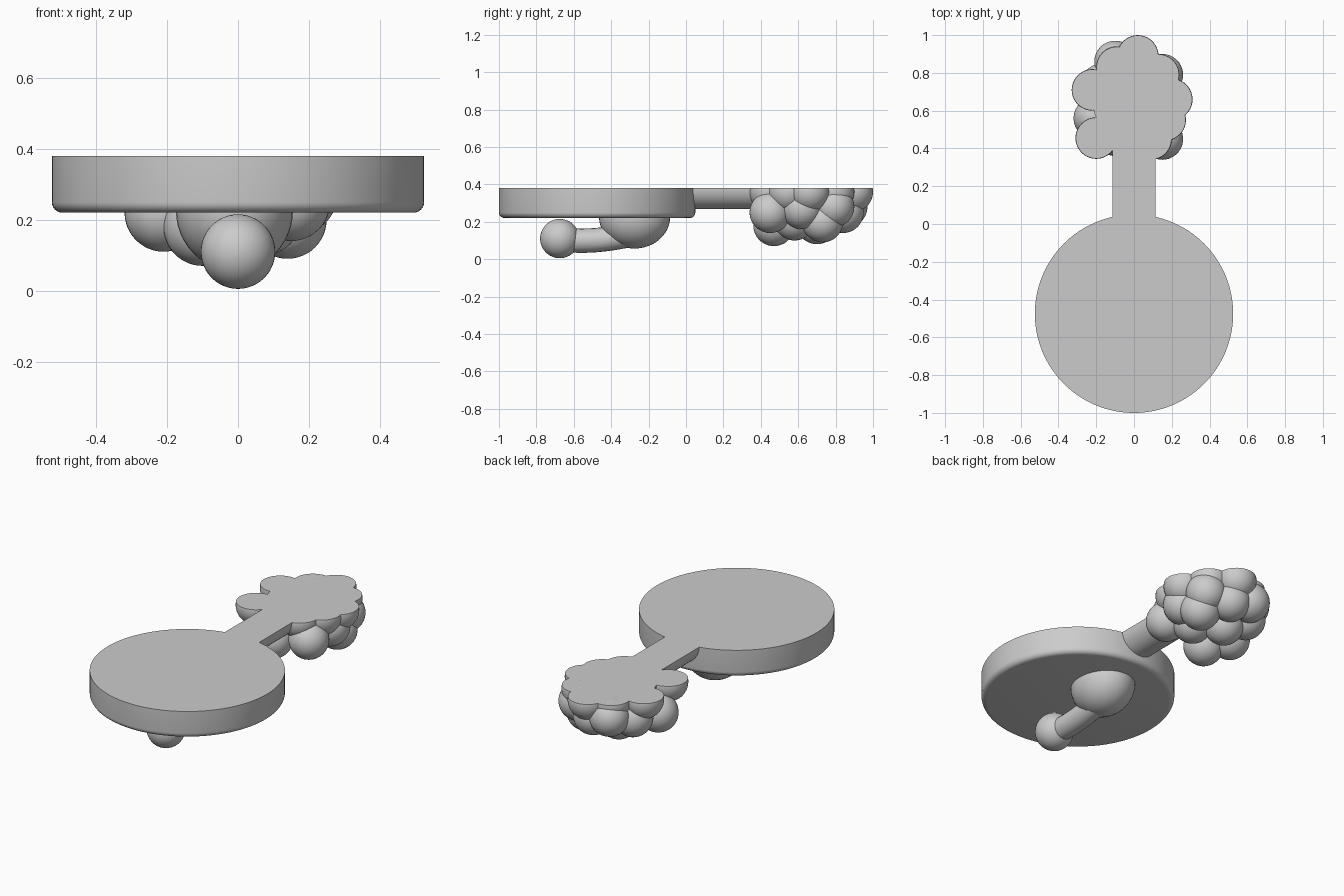
import bpy, bmesh, math
from mathutils import Matrix, Vector

default = bpy.data.objects.get("Cube")
if default:
    bpy.data.objects.remove(default, do_unlink=True)

TOP = 0.38      # flat mounting plane
DISC_Y = -0.475

grey = bpy.data.materials.new("plain_grey")
grey.use_nodes = True
grey.diffuse_color = (0.6, 0.6, 0.6, 1)
grey.node_tree.nodes["Principled BSDF"].inputs["Base Color"].default_value = grey.diffuse_color


def finish(name, bm, limit=TOP):
    """Trim everything above the limit, cap it flat and make a smooth object."""
    cut = bmesh.ops.bisect_plane(bm, geom=bm.verts[:] + bm.edges[:] + bm.faces[:], dist=1e-5,
                                 plane_co=(0, 0, limit), plane_no=(0, 0, 1), clear_outer=True)
    rim = [e for e in cut["geom_cut"] if isinstance(e, bmesh.types.BMEdge) and e.is_boundary]
    if rim:
        bmesh.ops.contextual_create(bm, geom=rim)
    bmesh.ops.recalc_face_normals(bm, faces=bm.faces)
    mesh = bpy.data.meshes.new(name)
    bm.to_mesh(mesh)
    bm.free()
    mesh.materials.append(grey)
    mesh.shade_smooth()
    mesh.set_sharp_from_angle(angle=math.radians(40))
    obj = bpy.data.objects.new(name, mesh)
    bpy.context.collection.objects.link(obj)
    return obj


def ball(name, centre, size, limit=TOP):
    bm = bmesh.new()
    bmesh.ops.create_uvsphere(bm, u_segments=40, v_segments=24, radius=1,
                              matrix=Matrix.Translation(centre) @ Matrix.Diagonal((*size, 1)))
    return finish(name, bm, limit)


def rod(name, start, end, radius):
    start, end = Vector(start), Vector(end)
    axis = end - start
    turn = axis.to_track_quat('Z', 'Y').to_matrix().to_4x4()
    bm = bmesh.new()
    bmesh.ops.create_cone(bm, cap_ends=True, segments=48, radius1=radius, radius2=radius,
                          depth=axis.length, matrix=Matrix.Translation((start + end) / 2) @ turn)
    return finish(name, bm)


# Large disc, lathed from a profile with a rounded lower edge
profile = [(0, TOP), (0.525, TOP)]
for i in range(7):
    a = math.radians(15 * i)
    profile.append((0.495 + 0.03 * math.cos(a), 0.25 - 0.03 * math.sin(a)))
profile.append((0, 0.22))
bm = bmesh.new()
points = [bm.verts.new((r, DISC_Y, z)) for r, z in profile]
edges = [bm.edges.new(pair) for pair in zip(points, points[1:])]
bmesh.ops.spin(bm, geom=points + edges, cent=(0, DISC_Y, 0), axis=(0, 0, 1),
               angle=math.tau, steps=128)
bmesh.ops.remove_doubles(bm, verts=bm.verts, dist=1e-4)
finish("disc", bm, TOP + 0.01)

# Half-round neck joining disc and cluster
rod("neck", (0, -0.05, TOP), (0, 0.55, TOP), 0.113)

# Rounded pendant under the disc
ball("pendant_body", (-0.01, -0.275, 0.225), (0.165, 0.19, 0.168), 0.25)

# Slightly bowed stem from pendant to knob
curve = bpy.data.curves.new("pendant_stem", 'CURVE')
curve.dimensions = '3D'
curve.bevel_depth = 0.065
curve.bevel_resolution = 8
spline = curve.splines.new('NURBS')
spline.points.add(2)
for point, (y, z) in zip(spline.points, [(-0.66, 0.105), (-0.5, 0.085), (-0.3, 0.13)]):
    point.co = (0, y, z, 1)
spline.use_endpoint_u = True
spline.order_u = 3
curve.materials.append(grey)
bpy.context.collection.objects.link(bpy.data.objects.new("pendant_stem", curve))

ball("pendant_knob", (0, -0.675, 0.11), (0.105,) * 3)

# Cluster of balls around a core
ball("cluster_core", (0, 0.66, TOP), (0.22, 0.24, 0.22))
rim = [(0.02, 0.89), (-0.09, 0.83), (-0.22, 0.71), (-0.2, 0.455), (0.09, 0.45),
       (0.165, 0.55), (0.2, 0.66), (0.13, 0.79)]
for x, y in rim:
    ball("rim_ball", (x, y, 0.36), (0.11,) * 3)
lower = [(-0.1, 0.86, 0.28), (0.15, 0.79, 0.28), (-0.21, 0.56, 0.22), (0.15, 0.45, 0.25),
         (-0.1, 0.47, 0.18), (0.14, 0.73, 0.2), (0.02, 0.84, 0.25), (0.07, 0.58, 0.21),
         (-0.05, 0.7, 0.19), (-0.17, 0.74, 0.25), (0.17, 0.62, 0.27)]
for centre in lower:
    ball("lower_ball", centre, (0.11,) * 3)
